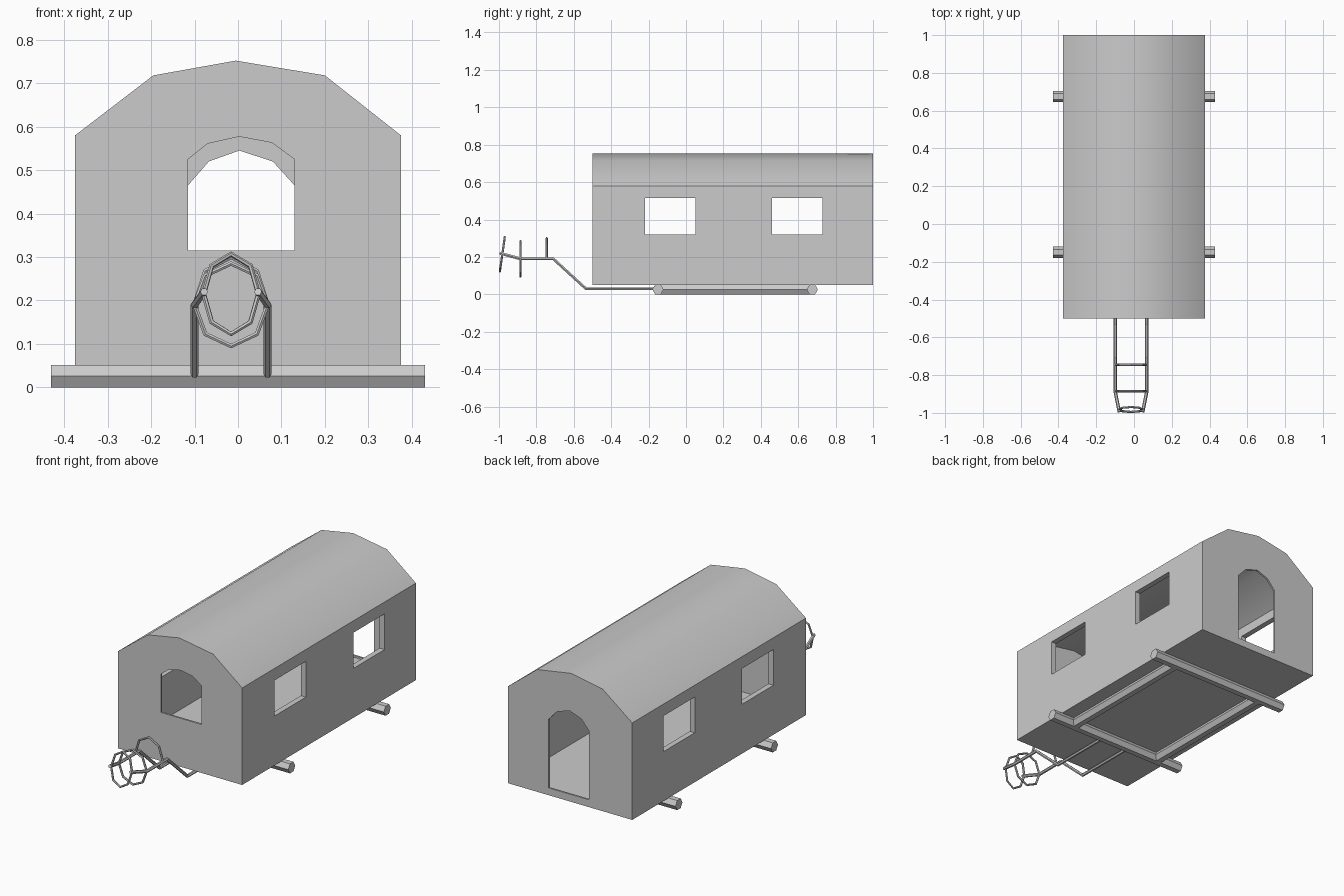
import bpy, bmesh
from math import cos, sin, pi, radians
from mathutils import Vector

if "Cube" in bpy.data.objects:
    bpy.data.objects.remove(bpy.data.objects["Cube"])


def prism(name, profile, y0, y1):
    """Extrude an x-z profile along y."""
    bm = bmesh.new()
    face = bm.faces.new([bm.verts.new((x, y0, z)) for x, z in profile])
    new = bmesh.ops.extrude_face_region(bm, geom=[face])["geom"]
    bmesh.ops.translate(bm, vec=(0, y1 - y0, 0),
                        verts=[v for v in new if isinstance(v, bmesh.types.BMVert)])
    bmesh.ops.recalc_face_normals(bm, faces=bm.faces)
    mesh = bpy.data.meshes.new(name)
    bm.to_mesh(mesh)
    bm.free()
    obj = bpy.data.objects.new(name, mesh)
    bpy.context.collection.objects.link(obj)
    return obj


def activate(obj):
    bpy.ops.object.select_all(action='DESELECT')
    obj.select_set(True)
    bpy.context.view_layer.objects.active = obj


def cut(obj, cutter):
    """Subtract the cutter and discard it."""
    cutter.hide_render = True
    mod = obj.modifiers.new("cut", 'BOOLEAN')
    mod.operation, mod.solver, mod.object = 'DIFFERENCE', 'EXACT', cutter
    activate(obj)
    bpy.ops.object.modifier_apply(modifier=mod.name)
    bpy.data.objects.remove(cutter)


def hex_bar(name, a, b, r):
    """Six-sided bar with corners pointing sideways."""
    a, b = Vector(a), Vector(b)
    d = (b - a).normalized()
    side = d.cross(Vector((0, 0, 1))).normalized()
    up = side.cross(d)
    ring = [side * cos(i * pi / 3) * r + up * sin(i * pi / 3) * r for i in range(6)]
    verts = [a + p for p in ring] + [b + p for p in ring]
    faces = [(i, (i + 1) % 6, 6 + (i + 1) % 6, 6 + i) for i in range(6)]
    faces += [tuple(range(5, -1, -1)), tuple(range(6, 12))]
    mesh = bpy.data.meshes.new(name)
    mesh.from_pydata(verts, [], faces)
    bm = bmesh.new()
    bm.from_mesh(mesh)
    bmesh.ops.recalc_face_normals(bm, faces=bm.faces)
    bm.to_mesh(mesh)
    bm.free()
    bpy.context.collection.objects.link(bpy.data.objects.new(name, mesh))


def tube(name, points, r, closed=False):
    """Thin six-sided tube along a polyline."""
    curve = bpy.data.curves.new(name, 'CURVE')
    curve.dimensions = '3D'
    curve.bevel_depth, curve.bevel_resolution = r, 1
    curve.use_fill_caps = True
    spline = curve.splines.new('POLY')
    spline.points.add(len(points) - 1)
    for p, co in zip(spline.points, points):
        p.co = (*co, 1)
    spline.use_cyclic_u = closed
    spline.use_smooth = False
    obj = bpy.data.objects.new(name, curve)
    bpy.context.collection.objects.link(obj)
    activate(obj)
    bpy.ops.object.convert(target='MESH')


# Hollow wagon body with a faceted arched roof
outer = [(-.375, .05), (.375, .05), (.375, .58), (.2, .718), (-.005, .752), (-.195, .718), (-.375, .58)]
inner = [(-.345, .08), (.345, .08), (.345, .565), (.19, .689), (-.005, .721), (-.185, .689), (-.345, .565)]
body = prism("wagon_body", outer, -.5, 1)
cut(body, prism("cavity", inner, -.49, .99))

# Side windows, arched front window and arched rear door
for y in (-.22, .46):
    cut(body, prism("side_window", [(-.5, .32), (.5, .32), (.5, .515), (-.5, .515)], y, y + .27))
cut(body, prism("front_window", [(-.115, .315), (.13, .315), (.13, .525), (.078, .563),
                                 (.003, .577), (-.07, .561), (-.115, .525)], -.6, -.4))
cut(body, prism("rear_door", [(-.115, .09), (.13, .09), (.13, .465), (.08, .52),
                              (.003, .545), (-.067, .52), (-.115, .465)], .9, 1.1))
activate(body)
bpy.ops.object.shade_smooth_by_angle(angle=radians(35))

# Undercarriage frame: two axles and two long beams
for label, y in (("front", -.15), ("rear", .675)):
    hex_bar(label + "_axle", (-.43, y, .026), (.43, y, .026), .03)
for label, x in (("left", -.28), ("right", .28)):
    hex_bar(label + "_beam", (x, -.15, .026), (x, .675, .026), .03)

# Drawbar: two bent shafts narrowing toward the front
CX = -.016
for label, s in (("left", -1), ("right", 1)):
    path = [(.084, -.15, .03), (.084, -.535, .03), (.084, -.71, .19), (.084, -.885, .19), (.062, -.995, .22)]
    tube(label + "_shaft", [(CX + s * x, y, z) for x, y, z in path], .009)


# Harness hoops: a half arch, an upright ring and a tilted collar
def hoop(y, z, rx, rz, angles, lean=0):
    return [(CX + rx * cos(a), y + lean * sin(a), z + rz * sin(a)) for a in angles]


full = [i * pi / 4 for i in range(8)]
tube("hoop_arch", hoop(-.745, .19, .084, .11, full[:5]), .006)
tube("hoop_ring", hoop(-.885, .19, .084, .095, full), .006, True)
tube("collar_ring", hoop(-.982, .215, .063, .092, full, .013), .006, True)
